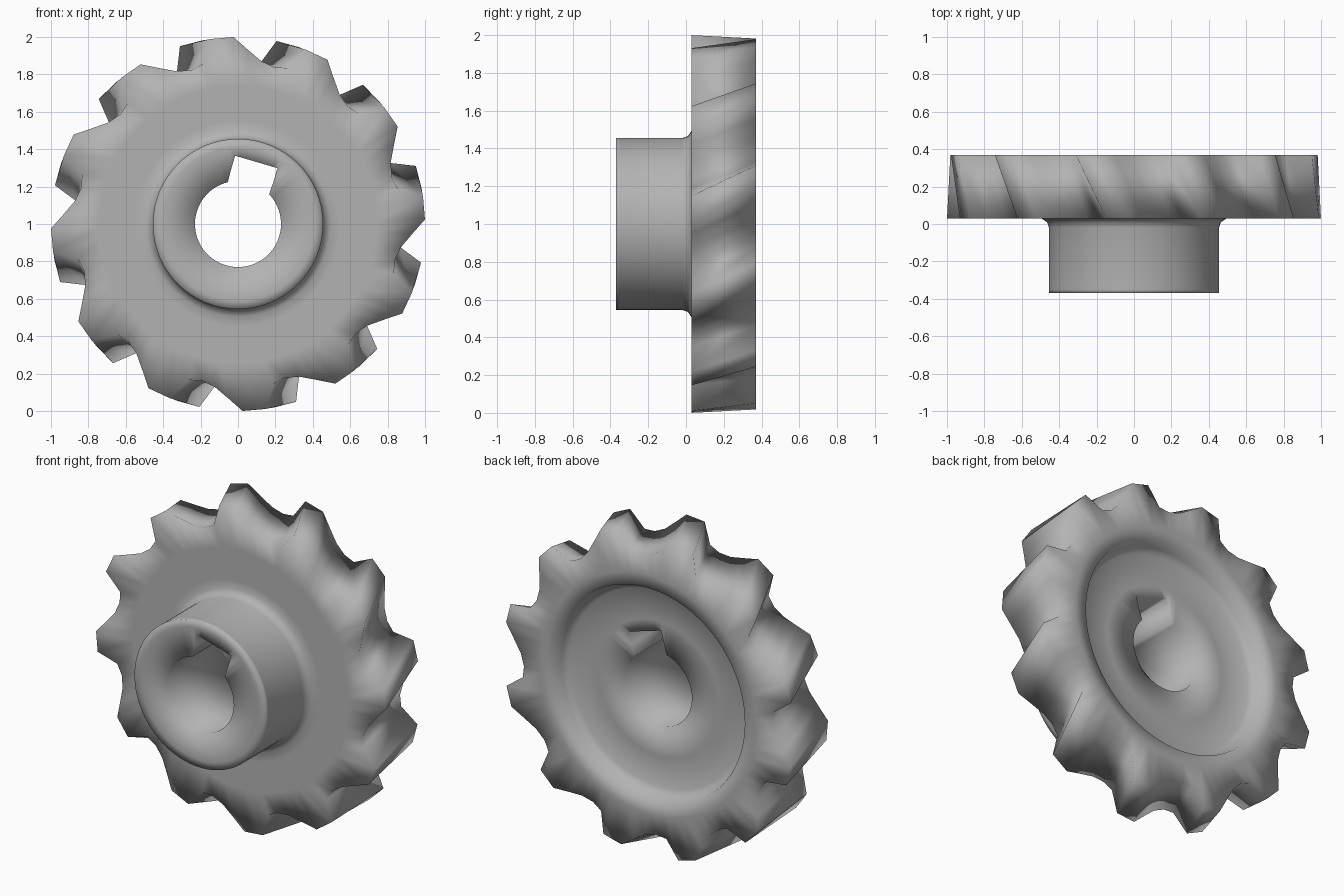
import bpy, bmesh
from math import radians, cos, sin

cube = bpy.data.objects.get("Cube")
if cube:
    bpy.data.objects.remove(cube, do_unlink=True)

TEETH = 12
PITCH = 360 / TEETH
START = 91.4          # angle where the first tooth tip begins
TWIST = 9.5           # helix turn from front face to back face
FRONT, BACK, HUB, FLOOR = 0.03, 0.37, -0.37, 0.27
# one tooth: (angle from tip start, radius)
TOOTH = [(0, 1.0), (7.2, 1.0), (11, 0.875), (15.5, 0.86), (20.5, 0.88), (25.5, 0.935)]
COLS = TEETH * len(TOOTH)
STEP = 360 / COLS
BORE, KEY_ANGLE, KEY_HALF, KEY_TOP = 0.23, 73.6, 0.118, 0.346

bm = bmesh.new()


def polar(r, deg, y):
    a = radians(deg)
    return bm.verts.new((r * cos(a), y, 1 + r * sin(a)))


def circle(r, y, turn=0):
    return [polar(r, START + turn + STEP * j, y) for j in range(COLS)]


def tooth_ring(y, turn):
    return [polar(r, START + turn + PITCH * t + a, y) for t in range(TEETH) for a, r in TOOTH]


def bore_ring(y, roll):
    """Round bore with a rectangular keyway."""
    ring = []
    a = radians(KEY_ANGLE)
    for j in range(COLS):
        k = (j + roll + COLS // 2) % COLS - COLS // 2
        if abs(k) > 5:
            ring.append(polar(BORE, KEY_ANGLE + STEP * k, y))
            continue
        side = -KEY_HALF * max(-4, min(4, k)) / 4
        up = KEY_TOP if abs(k) < 5 else 0.27
        ring.append(bm.verts.new((up * cos(a) + side * sin(a), y,
                                  1 + up * sin(a) - side * cos(a))))
    return ring


def bridge(a, b, shift=0):
    for j in range(COLS):
        n = (j + 1) % COLS
        bm.faces.new((a[j], a[n], b[(n + shift) % COLS], b[(j + shift) % COLS]))


# hub and front web
rings = [bore_ring(HUB, 4)]
for r, y in [(0.41, HUB), (0.455, HUB), (0.455, HUB + 0.02), (0.455, -0.02),
             (0.465, 0.01), (0.495, FRONT), (0.55, FRONT), (0.74, FRONT)]:
    rings.append(circle(r, y))

# helical teeth
front_teeth = tooth_ring(FRONT, 0)
back_teeth = tooth_ring(BACK, TWIST)
rings += [front_teeth, back_teeth]

# back rim and recess
for r, y in [(0.74, BACK), (0.665, BACK), (0.645, 0.30), (0.61, FLOOR), (0.42, FLOOR)]:
    rings.append(circle(r, y, TWIST))
rings.append(bore_ring(FLOOR, 6))

for a, b in zip(rings, rings[1:]):
    bridge(a, b)
bridge(rings[-1], rings[0], 2)
bmesh.ops.recalc_face_normals(bm, faces=bm.faces)

# smooth overall, crisp at the steep edge of each tooth tip
for f in bm.faces:
    f.smooth = True
for j in range(1, COLS, len(TOOTH)):
    bm.edges.get((front_teeth[j], back_teeth[j])).smooth = False

mesh = bpy.data.meshes.new("helical_gear")
bm.to_mesh(mesh)
bm.free()
gear = bpy.data.objects.new("helical_gear", mesh)
bpy.context.collection.objects.link(gear)

grey = bpy.data.materials.new("plain_grey")
grey.use_nodes = True
grey.diffuse_color = (0.45, 0.45, 0.45, 1)
grey.node_tree.nodes["Principled BSDF"].inputs["Base Color"].default_value = (0.45, 0.45, 0.45, 1)
mesh.materials.append(grey)
